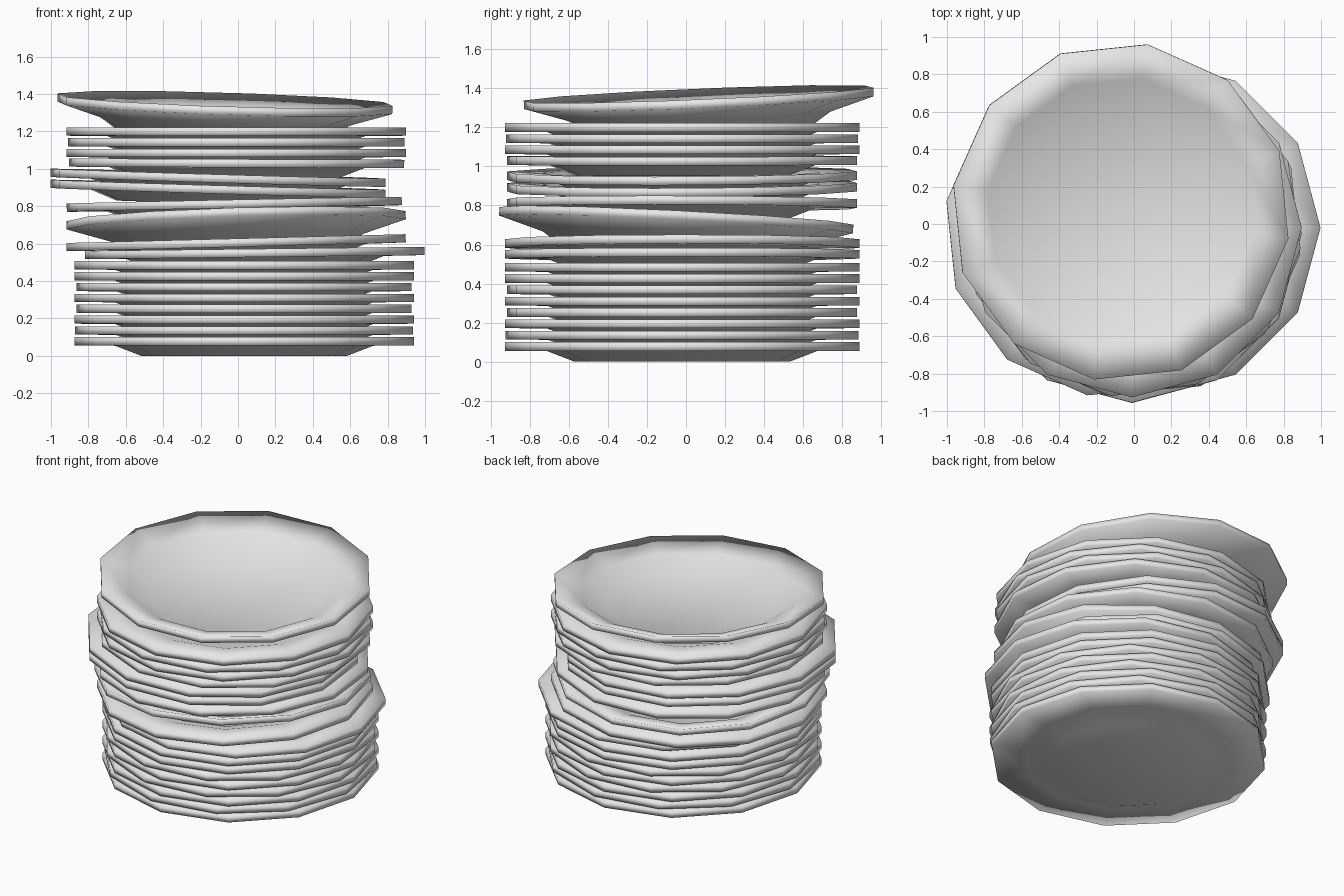
import bpy, bmesh
from math import sin, cos, radians, tau

cube = bpy.data.objects.get("Cube")
if cube:
    bpy.data.objects.remove(cube, do_unlink=True)

SIDES = 12

# One glazed grey for the whole stack
grey = bpy.data.materials.new("pale_grey")
grey.use_nodes = True
colour = (0.8, 0.8, 0.8, 1)
grey.diffuse_color = colour
grey.node_tree.nodes["Principled BSDF"].inputs["Base Color"].default_value = colour


def lathe(name, profile):
    """Turn (radius, height) points, first and last on the axis, into a closed mesh."""
    bm = bmesh.new()
    rings = []
    for r, z in profile[1:-1]:
        rings.append([bm.verts.new((r * cos(tau * i / SIDES), r * sin(tau * i / SIDES), z))
                      for i in range(SIDES)])
    bottom = bm.verts.new((0, 0, profile[0][1]))
    top = bm.verts.new((0, 0, profile[-1][1]))
    for i in range(SIDES):
        j = (i + 1) % SIDES
        bm.faces.new((bottom, rings[0][j], rings[0][i]))
        bm.faces.new((top, rings[-1][i], rings[-1][j]))
        for a, b in zip(rings, rings[1:]):
            bm.faces.new((a[i], a[j], b[j], b[i]))
    bmesh.ops.recalc_face_normals(bm, faces=bm.faces)
    for f in bm.faces:
        f.smooth = True
    mesh = bpy.data.meshes.new(name)
    bm.to_mesh(mesh)
    bm.free()
    mesh.materials.append(grey)
    return mesh


# Heights are measured from the middle of the rim
plate = lathe("plate", [(0, -.078), (.55, -.078), (.69, -.024), (.907, -.022),
                        (.907, .022), (.72, .016), (.56, -.036), (0, -.042)])
bowl = lathe("bowl", [(0, -.16), (.58, -.16), (.68, -.092), (.907, -.022),
                      (.907, .022), (.72, -.035), (.57, -.115), (0, -.128)])


def place(name, mesh, x, y, z, turn=0, rise_x=0, rise_y=0):
    ob = bpy.data.objects.new(name, mesh)
    ob.location = (x, y, z)
    ob.rotation_euler = (rise_y, -rise_x, radians(turn))
    bpy.context.scene.collection.objects.link(ob)


# Neat lower stack
for n, turn in enumerate((0, -5, 0, -9, 0, -9, 0, 0)):
    place(f"lower_plate_{n + 1}", plate, .033, -.02, .078 + .058 * n, turn)

# Slipped and tilted middle
place("slipped_plate", plate, .09, -.02, .55, 0, .012)
place("leaning_plate", plate, -.01, -.02, .605, 0, .026)
place("middle_bowl", bowl, -.01, -.05, .725, 0, .03, -.05)
place("upper_plate_1", plate, -.02, -.02, .81, -9, .02)
place("upper_plate_2", plate, -.107, -.02, .893, -9, -.03)
place("upper_plate_3", plate, -.107, -.02, .952, -9, -.03)
place("upper_plate_4", plate, -.007, -.02, 1.03, -9, -.004)

# Level upper plates
for n, turn in enumerate((0, -7, 0)):
    place(f"upper_plate_{n + 5}", plate, -.01, -.02, 1.085 + .057 * n, turn)

# Tilted bowl on top
place("top_bowl", bowl, -.07, .065, 1.348, -9, -.037, .036)
